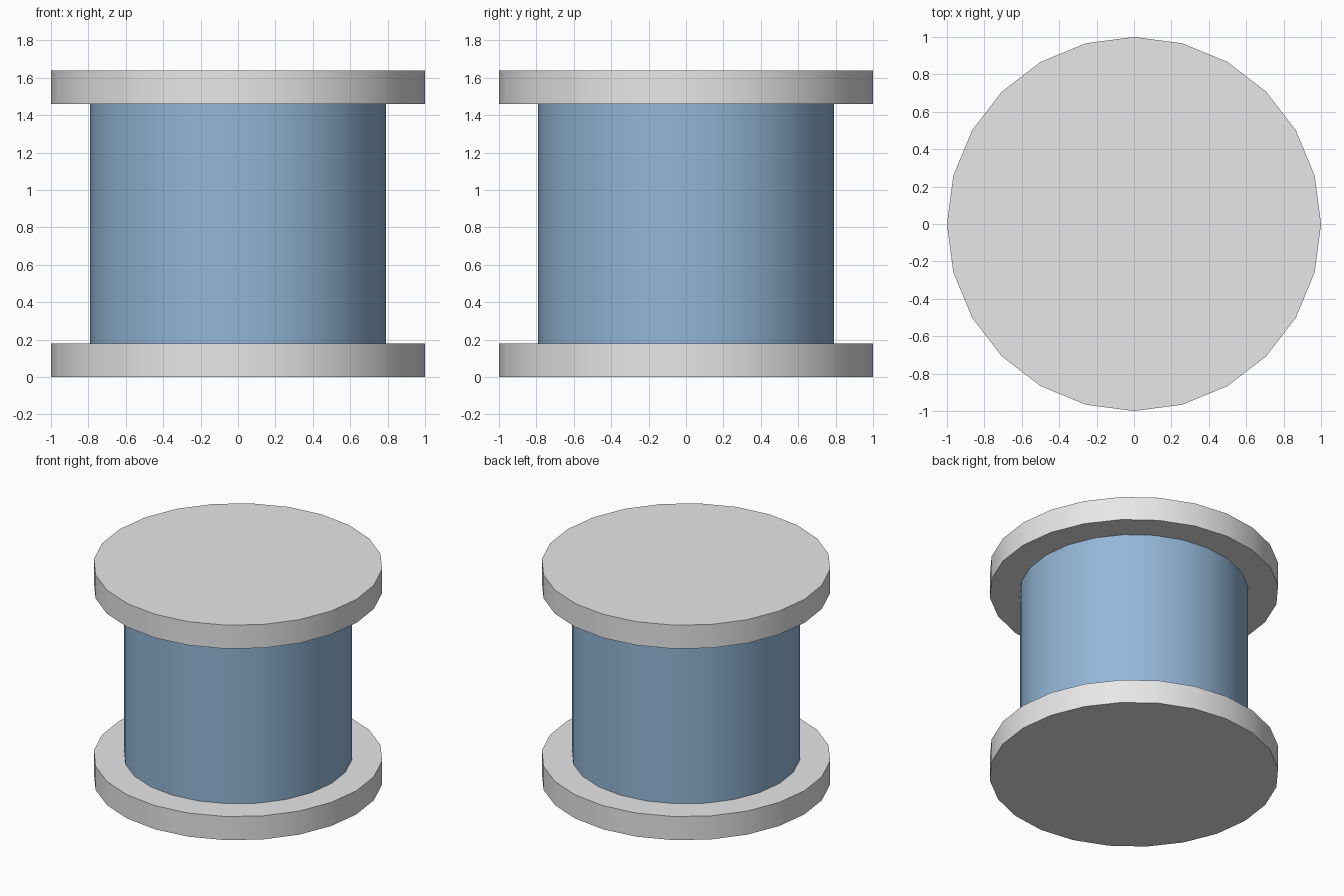
import bpy
from math import radians

# Remove the default object
cube = bpy.data.objects.get("Cube")
if cube:
    bpy.data.objects.remove(cube, do_unlink=True)


def make_material(name, colour):
    mat = bpy.data.materials.new(name)
    mat.use_nodes = True
    mat.diffuse_color = colour
    mat.node_tree.nodes["Principled BSDF"].inputs["Base Color"].default_value = colour
    return mat


def make_disc(name, radius, bottom, top, mat):
    """Upright cylinder with a vertex on each horizontal axis."""
    bpy.ops.mesh.primitive_cylinder_add(
        vertices=24, radius=radius, depth=top - bottom,
        location=(0, 0, (bottom + top) / 2))
    obj = bpy.context.object
    obj.name = obj.data.name = name
    obj.data.materials.append(mat)
    bpy.ops.object.shade_smooth_by_angle(angle=radians(30))
    return obj


light_grey = make_material("light grey", (0.8, 0.8, 0.8, 1))
soft_blue = make_material("soft blue", (0.29, 0.47, 0.68, 1))

HEIGHT, FLANGE = 1.64, 0.18

# Two end flanges joined by the barrel
make_disc("bottom_flange", 1.0, 0, FLANGE, light_grey)
make_disc("top_flange", 1.0, HEIGHT - FLANGE, HEIGHT, light_grey)
make_disc("barrel", 0.79, FLANGE, HEIGHT - FLANGE, soft_blue)
